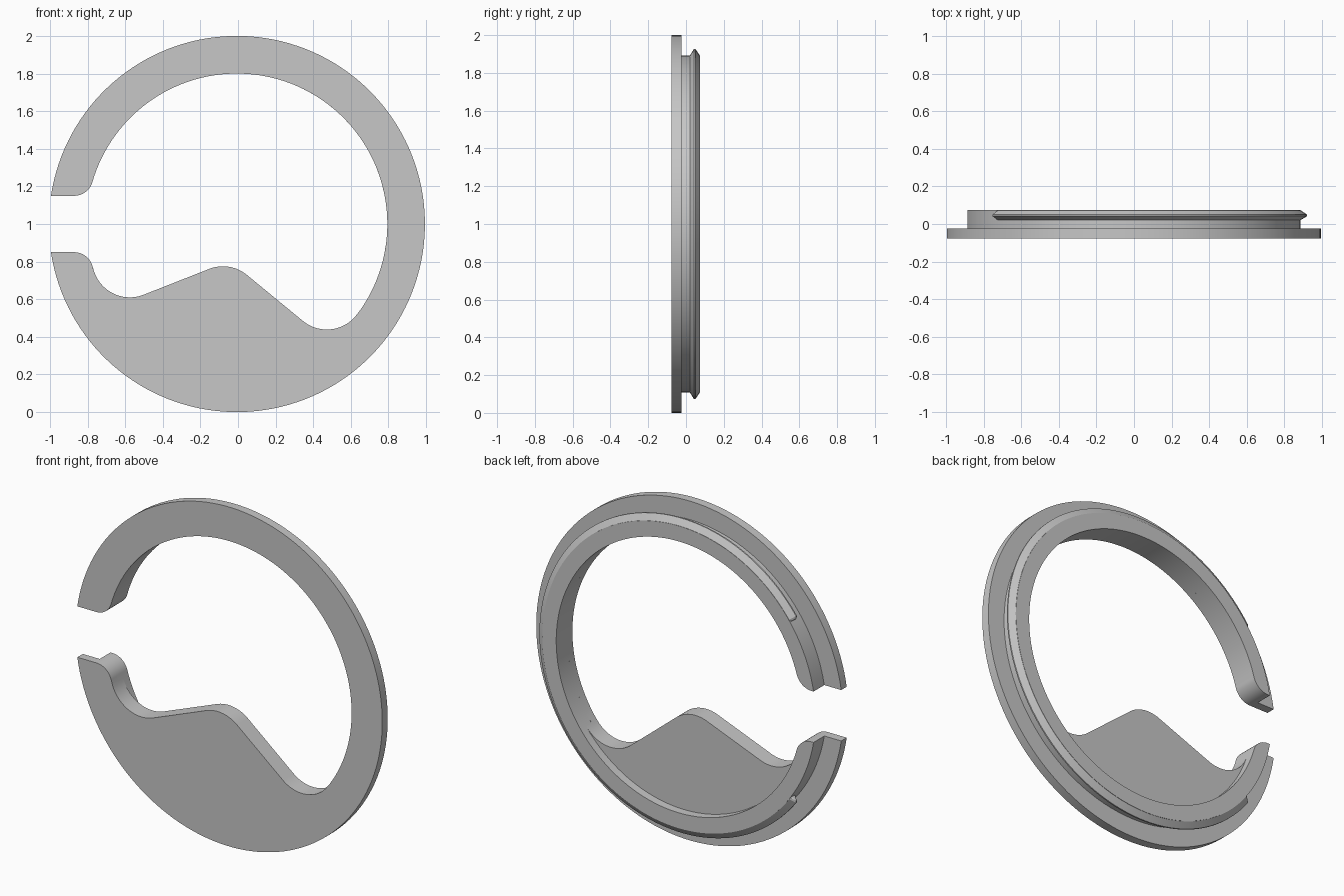
import bpy, bmesh
from math import sin, cos, asin, atan2, degrees, radians, sqrt

if "Cube" in bpy.data.objects:
    bpy.data.objects.remove(bpy.data.objects["Cube"])

CX, CZ = -0.006, 1.0             # ring centre
R_OUT, R_COLLAR, R_IN = 1.0, 0.891, 0.8
GAP, FILLET, BEND = 0.15, 0.1, 0.2
Y_FRONT, Y_STEP, Y_WEB, Y_BACK = -0.076, -0.025, 0.025, 0.075

grey = bpy.data.materials.new("plain grey")
grey.use_nodes = True
colour = (0.57, 0.57, 0.57, 1)
grey.diffuse_color = colour
grey.node_tree.nodes["Principled BSDF"].inputs["Base Color"].default_value = colour


def arc(centre, r, start, end):
    """Points on an arc, angles in degrees."""
    n = max(8, int(abs(end - start) / 2.5))
    angles = [radians(start + (end - start) * i / n) for i in range(n + 1)]
    return [(centre[0] + r * cos(a), centre[1] + r * sin(a)) for a in angles]


def finish(name, bm):
    bmesh.ops.remove_doubles(bm, verts=bm.verts, dist=1e-5)
    bmesh.ops.recalc_face_normals(bm, faces=bm.faces)
    mesh = bpy.data.meshes.new(name)
    bm.to_mesh(mesh)
    bm.free()
    obj = bpy.data.objects.new(name, mesh)
    bpy.context.collection.objects.link(obj)
    mesh.materials.append(grey)
    bpy.ops.object.select_all(action="DESELECT")
    obj.select_set(True)
    bpy.context.view_layer.objects.active = obj
    bpy.ops.object.shade_smooth_by_angle(angle=radians(25))


def extrude_outline(name, points, y0, y1):
    """Solid slab from an outline of (x, z) points."""
    bm = bmesh.new()
    front, back = [[bm.verts.new((CX + x, y, CZ + z)) for x, z in points] for y in (y0, y1)]
    bm.faces.new(front)
    bm.faces.new(back)
    for i in range(len(points)):
        bm.faces.new((front[i - 1], front[i], back[i], back[i - 1]))
    finish(name, bm)


def open_ring(radius, inner):
    """Ring outline with a gap on the right and rounded inner gap corners."""
    end = 180 - degrees(asin(GAP / radius))
    fz = GAP + FILLET
    fx = -sqrt((R_IN + FILLET) ** 2 - fz ** 2)
    tilt = degrees(atan2(fz, -fx))
    return (arc((0, 0), radius, end, -end)
            + arc((fx, -fz), FILLET, 90, tilt)[:-1]
            + inner(tilt)
            + arc((fx, fz), FILLET, -tilt, -90)[1:])


# Wavy top of the web: valley, hump, valley, tangent to the inner circle
LEFT, HUMP, RIGHT = (-0.569, -0.19), (-0.074, -0.425), (0.478, -0.361)
LEFT_TURN = 180 + degrees(atan2(-LEFT[1], -LEFT[0]))
RIGHT_TURN = degrees(atan2(RIGHT[1], RIGHT[0]))
wave = (arc(LEFT, BEND, LEFT_TURN, 290.4)
        + arc(HUMP, BEND, 110.4, 50.8)
        + arc(RIGHT, BEND, 230.8, 360 + RIGHT_TURN))


def wave_edge(tilt):
    start = arc((0, 0), R_IN, 180 + tilt, LEFT_TURN)[:-1]
    return start + wave + arc((0, 0), R_IN, RIGHT_TURN, 180 - tilt)[1:]


def round_edge(tilt):
    return arc((0, 0), R_IN, tilt - 180, 180 - tilt)


# Front plate, the collar behind it, and the thicker web inside the collar
extrude_outline("front_plate", open_ring(R_OUT, wave_edge), Y_FRONT, Y_STEP)
extrude_outline("collar", open_ring(R_COLLAR, round_edge), Y_STEP, Y_BACK)
lower_arc = arc((0, 0), R_IN, RIGHT_TURN, LEFT_TURN - 360)[1:-1]
extrude_outline("web", wave + lower_arc, Y_STEP, Y_WEB)

# Snap ridge: pointed profile swept round the collar, tapering at both ends
profile = [(-0.02, 0.02), (0, 0.02), (0.036, 0.042), (0.036, 0.05),
           (0.001, 0.073), (-0.02, 0.073)]
END, TAPER, STEPS = 144.5, 0.9, 120
stations = [(-END, 0.5), (-END + TAPER / 3, 0.8)]
stations += [(-END + TAPER + 2 * (END - TAPER) * i / STEPS, 1) for i in range(STEPS + 1)]
stations += [(END - TAPER / 3, 0.8), (END, 0.5)]
bm = bmesh.new()
loops = []
for angle, scale in stations:
    a = radians(angle)
    loops.append([bm.verts.new((CX + (R_COLLAR + d * scale) * cos(a),
                                0.046 + (y - 0.046) * scale,
                                CZ + (R_COLLAR + d * scale) * sin(a)))
                  for d, y in profile])
for a, b in zip(loops, loops[1:]):
    for i in range(len(profile)):
        bm.faces.new((a[i - 1], a[i], b[i], b[i - 1]))
bm.faces.new(loops[0])
bm.faces.new(loops[-1])
finish("snap_ridge", bm)
